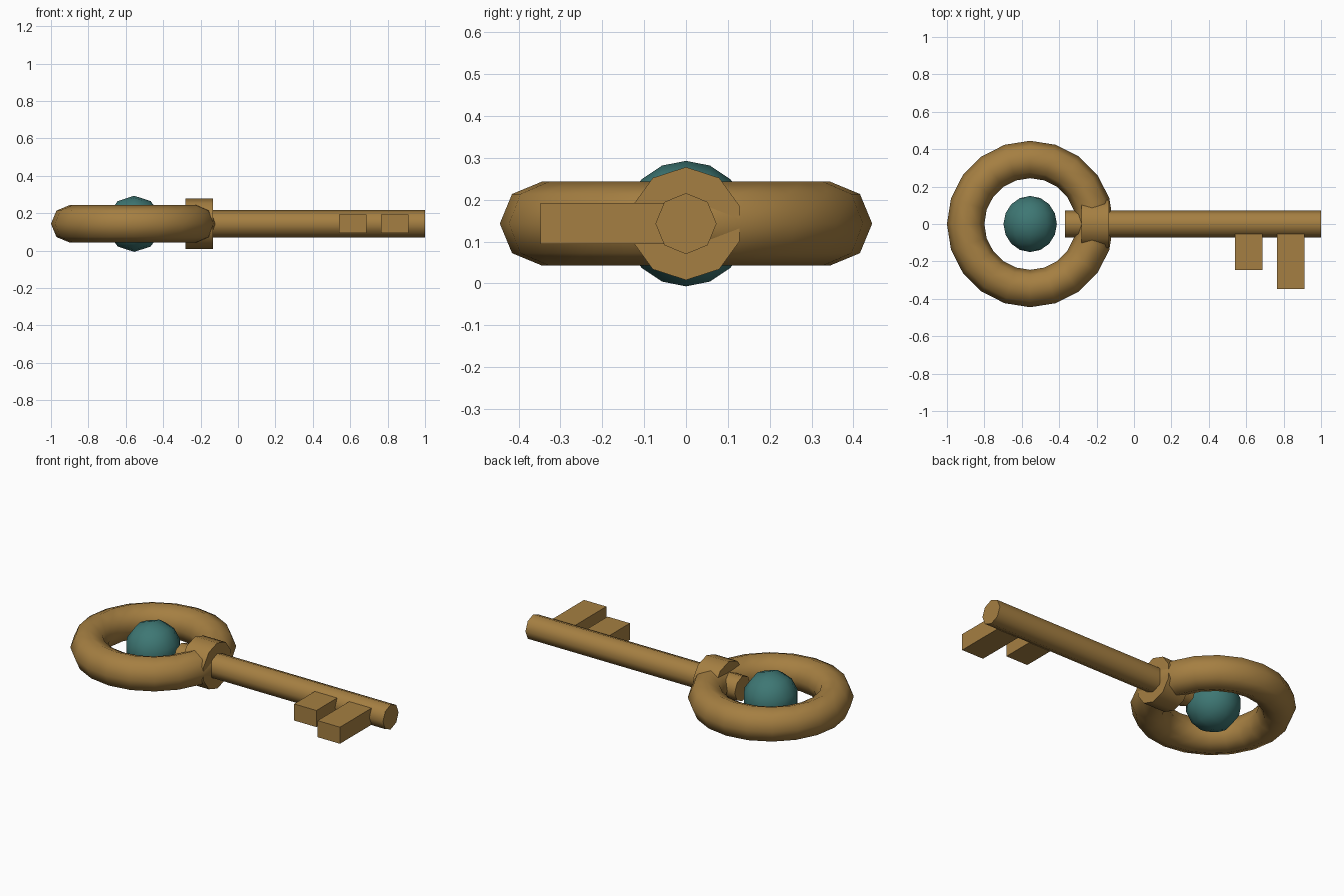
import bpy, bmesh, math
from mathutils import Matrix

if "Cube" in bpy.data.objects:
    bpy.data.objects.remove(bpy.data.objects["Cube"])

ZC = 0.143      # height of the key's centre plane
RING_X = -0.555


def material(name, rgb):
    m = bpy.data.materials.new(name)
    m.diffuse_color = (*rgb, 1)
    m.use_nodes = True
    m.node_tree.nodes["Principled BSDF"].inputs["Base Color"].default_value = m.diffuse_color
    return m


BRASS = material("brass", (0.376, 0.212, 0.054))
TEAL = material("teal gem", (0.048, 0.185, 0.174))


def finish(bm, name, mat, smooth=True):
    bmesh.ops.recalc_face_normals(bm, faces=bm.faces)
    me = bpy.data.meshes.new(name)
    bm.to_mesh(me)
    bm.free()
    ob = bpy.data.objects.new(name, me)
    bpy.context.collection.objects.link(ob)
    me.materials.append(mat)
    if smooth:
        bpy.ops.object.select_all(action='DESELECT')
        ob.select_set(True)
        bpy.context.view_layer.objects.active = ob
        bpy.ops.object.shade_smooth_by_angle(angle=math.radians(50))
    return ob


def rod(name, x0, x1, radius, sides):
    # prism along x with one corner pointing straight up
    bm = bmesh.new()
    ends = []
    for x in (x0, x1):
        ends.append([bm.verts.new((x, radius * math.sin(2 * math.pi * i / sides),
                                   ZC + radius * math.cos(2 * math.pi * i / sides)))
                     for i in range(sides)])
    a, b = ends
    bm.faces.new(a)
    bm.faces.new(b)
    for i in range(sides):
        j = (i + 1) % sides
        bm.faces.new((a[i], a[j], b[j], b[i]))
    return finish(bm, name, BRASS)


def box(name, x0, x1, y0, y1, z0, z1):
    bm = bmesh.new()
    mat = (Matrix.Translation(((x0 + x1) / 2, (y0 + y1) / 2, (z0 + z1) / 2))
           @ Matrix.Diagonal((x1 - x0, y1 - y0, z1 - z0, 1)))
    bmesh.ops.create_cube(bm, size=1, matrix=mat)
    return finish(bm, name, BRASS, smooth=False)


# bow: round ring handle
bm = bmesh.new()
MAJOR, MINOR, NS, NT = 0.345, 0.1, 20, 8
loops = []
for i in range(NS):
    a = 2 * math.pi * i / NS
    loops.append([])
    for j in range(NT):
        t = 2 * math.pi * j / NT
        r = MAJOR + MINOR * math.cos(t)
        loops[-1].append(bm.verts.new((RING_X + r * math.cos(a), r * math.sin(a),
                                       ZC + MINOR * math.sin(t))))
for i in range(NS):
    p, q = loops[i], loops[(i + 1) % NS]
    for j in range(NT):
        k = (j + 1) % NT
        bm.faces.new((p[j], q[j], q[k], p[k]))
finish(bm, "bow_ring", BRASS)

# gem floating in the ring, poles along y
bm = bmesh.new()
bmesh.ops.create_uvsphere(bm, u_segments=10, v_segments=8, radius=0.15,
                          matrix=Matrix.Translation((RING_X, 0, ZC))
                          @ Matrix.Rotation(math.pi / 2, 4, 'X'))
finish(bm, "gem", TEAL)

# shaft and collar
rod("shaft", -0.37, 1.0, 0.073, 8)
rod("collar", -0.28, -0.135, 0.135, 10)

# teeth
for name, x, tip in (("inner_tooth", 0.54, -0.247), ("outer_tooth", 0.765, -0.348)):
    box(name, x, x + 0.146, tip, -0.04, ZC - 0.049, ZC + 0.049)
